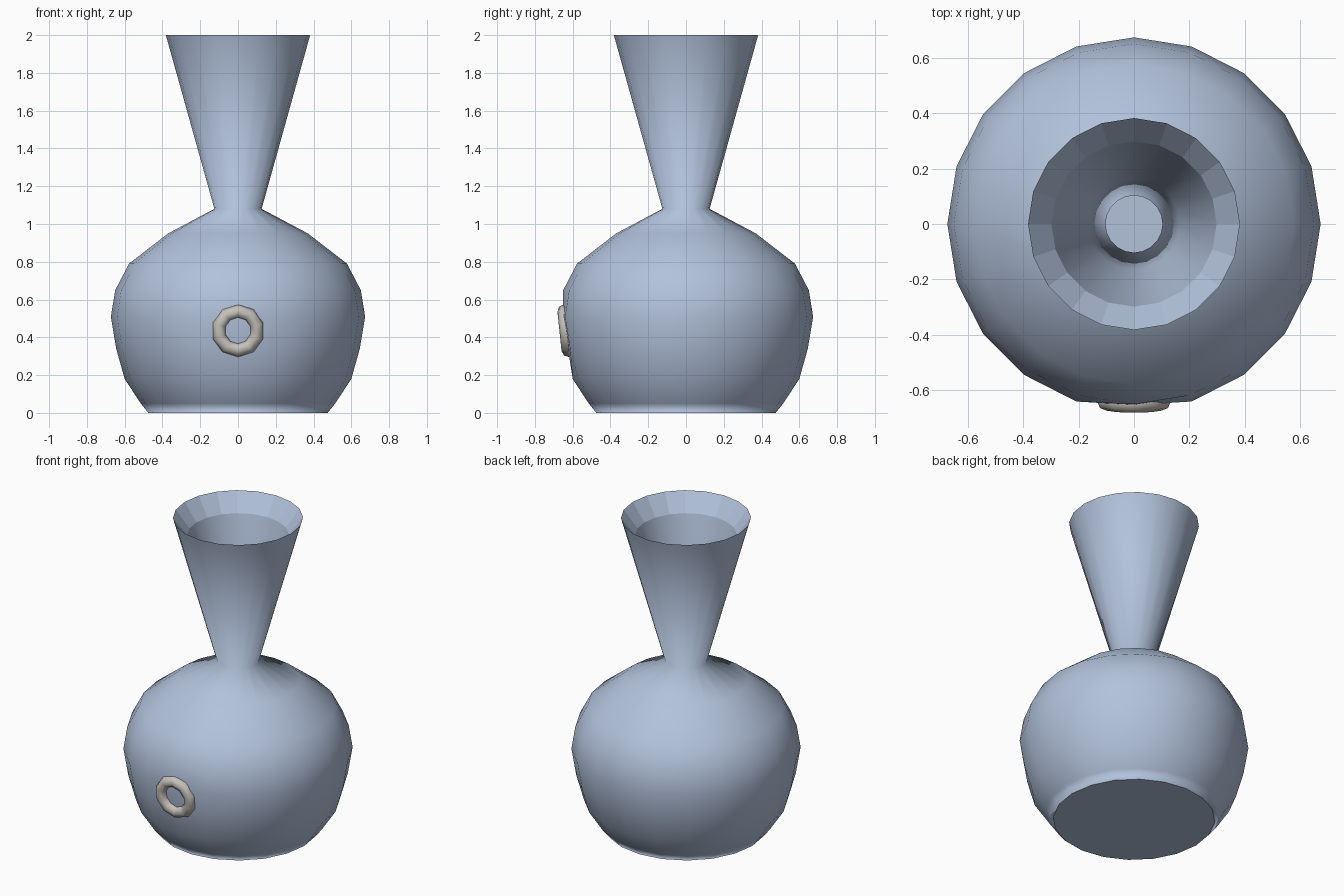
import bpy, bmesh, math

if "Cube" in bpy.data.objects:
    bpy.data.objects.remove(bpy.data.objects["Cube"])

SIDES = 20


def material(name, colour):
    m = bpy.data.materials.new(name)
    m.diffuse_color = (*colour, 1)
    m.use_nodes = True
    m.node_tree.nodes["Principled BSDF"].inputs["Base Color"].default_value = m.diffuse_color
    return m


# Vase profile: outside from foot to rim, then down the inner wall to the floor
outer = [(0.475, 0), (0.515, 0.05), (0.60, 0.18), (0.645, 0.34), (0.673, 0.51),
         (0.65, 0.65), (0.577, 0.79), (0.37, 0.95), (0.125, 1.08), (0.382, 2.0)]
inner = [(0.298, 1.89), (0.165, 1.36), (0.103, 1.07), (0.35, 0.92), (0.55, 0.77),
         (0.62, 0.64), (0.635, 0.51), (0.61, 0.35), (0.56, 0.19), (0.45, 0.05)]
profile = outer + inner

bm = bmesh.new()
rings = []
for r, z in profile:
    rings.append([bm.verts.new((r * math.cos(2 * math.pi * i / SIDES),
                                r * math.sin(2 * math.pi * i / SIDES), z))
                  for i in range(SIDES)])
for k in range(len(rings) - 1):
    a, b = rings[k], rings[k + 1]
    for i in range(SIDES):
        j = (i + 1) % SIDES
        f = bm.faces.new((a[i], a[j], b[j], b[i]))
        # the bevelled rim is faceted, the rest is smooth
        f.smooth = k != len(outer) - 1
        if not f.smooth:
            for e in f.edges:
                e.smooth = False
base = bm.faces.new(rings[0][::-1])
base.smooth = True
bm.faces.new(rings[-1])
# Flat seat for the ring on the front
for k in (3, 4):
    rings[k][SIDES * 3 // 4].co.y += 0.02
# Supporting loop under the foot
bmesh.ops.inset_region(bm, faces=[base], thickness=0.03)
mesh = bpy.data.meshes.new("vase_body")
bm.to_mesh(mesh)
bm.free()
mesh.materials.append(material("blue_grey", (0.445, 0.54, 0.71)))
body = bpy.data.objects.new("vase_body", mesh)
bpy.context.collection.objects.link(body)

# Small ring set into the front of the belly
bpy.ops.mesh.primitive_torus_add(major_segments=10, minor_segments=8,
                                 major_radius=0.104, minor_radius=0.036,
                                 location=(0, -0.634, 0.435),
                                 rotation=(math.radians(96), 0, 0))
ring = bpy.context.object
ring.name = "front_ring"
bpy.ops.object.shade_smooth()
# start the ten sides at the top and bottom
ring.rotation_euler = (math.radians(96), 0, 0)
for v in ring.data.vertices:
    v.co.x, v.co.y = -v.co.y, v.co.x
ring.data.materials.append(material("warm_grey", (0.56, 0.53, 0.49)))
